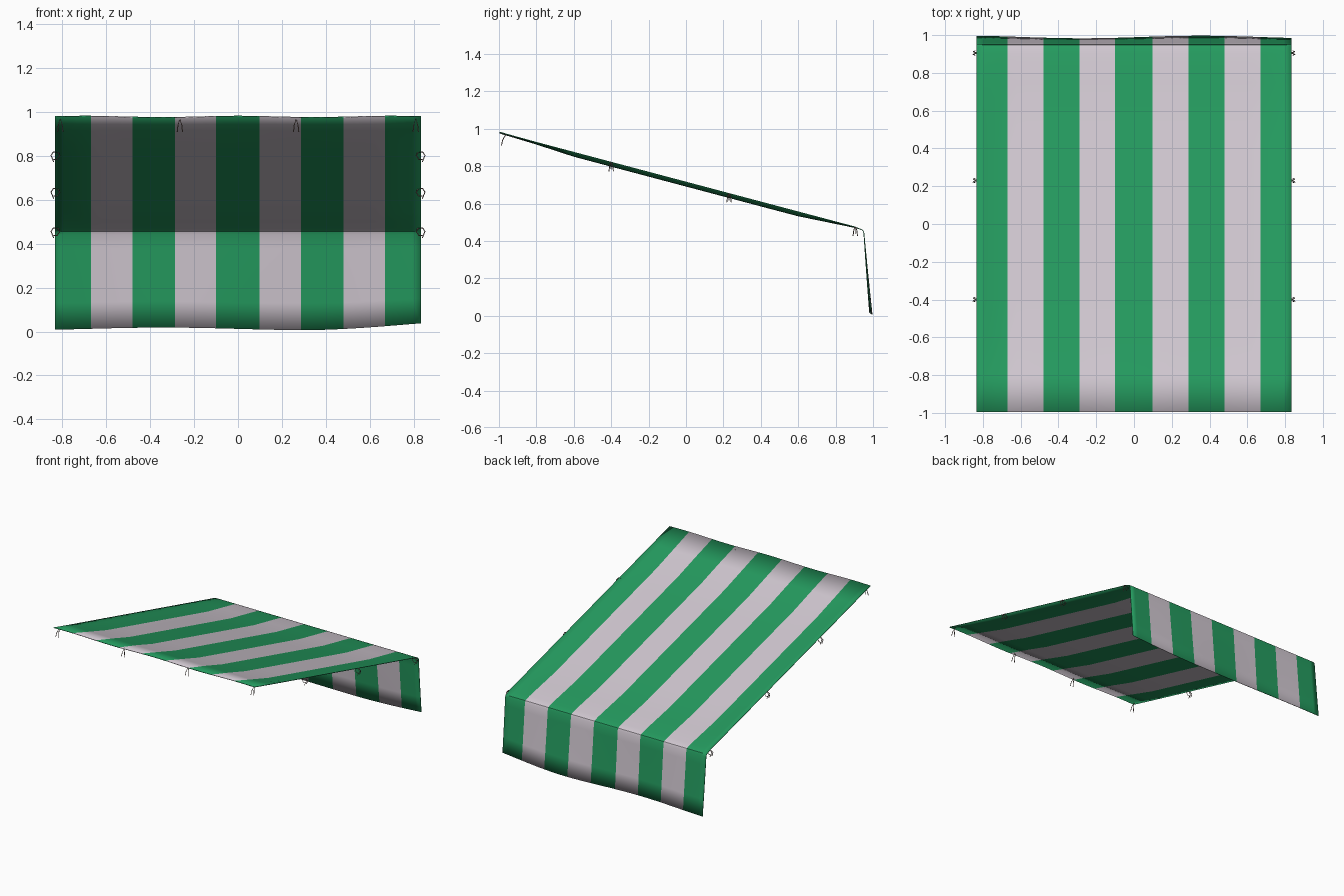
import bpy, bmesh, math

if "Cube" in bpy.data.objects:
    bpy.data.objects.remove(bpy.data.objects["Cube"])

def mat(name, c):
    m = bpy.data.materials.new(name)
    m.diffuse_color = (*c, 1)
    m.use_nodes = True
    m.node_tree.nodes["Principled BSDF"].inputs["Base Color"].default_value = m.diffuse_color
    return m

green = mat("green_canvas", (0.018, 0.33, 0.115))
pale = mat("pale_canvas", (0.64, 0.58, 0.64))
rope = mat("brown_rope", (0.23, 0.16, 0.14))

HALF = 0.834
bounds = [-HALF, -0.67, -0.48, -0.288, -0.1, 0.097, 0.288, 0.48, 0.67, HALF]

# Profile along the awning: sloping roof, rounded fold, hanging flap
roof = [(y, 0.981 - (y + 0.995) * 0.2655)
        for y in (-0.995, -0.8, -0.6, -0.4, -0.2, 0, 0.2, 0.4, 0.6, 0.75, 0.9)]
flap = [(0.932, 0.465), (0.947, 0.458), (0.953, 0.443), (0.958, 0.38),
        (0.967, 0.27), (0.979, 0.13), (0.99, 0.008)]

def roof_sag(x, y):
    along = min(1, (1 - abs(y / 0.96)) / 0.38) if abs(y) < 0.96 else 0
    across = min(1, (1 - abs(x) / HALF) / 0.22)
    across = math.sin(across * math.pi / 2)
    return 0.022 * along * across

def canvas_point(x, y, z, row):
    n = len(roof)
    if row < n:
        z -= roof_sag(x, y)
        if row == 0:
            z += 0.003 * math.cos(x * 9)
    else:
        t = max(0, (0.45 - z) / 0.45)      # flap ripples grow towards the hem
        y += 0.007 * t * math.sin((x - 0.04) * 5)
        z += t * (0.005 - 0.006 * math.sin(x * 4.6) + 0.022 * max(0, x - 0.3) ** 1.5 / 0.39)
    return x, y, z

# Striped canvas
bm = bmesh.new()
xs, stripe = [], []
for i in range(9):
    for k in range(4):
        xs.append(bounds[i] + (bounds[i + 1] - bounds[i]) * k / 4)
        stripe.append(i % 2)
xs.append(HALF)
grid = [[bm.verts.new(canvas_point(x, y, z, r)) for x in xs]
        for r, (y, z) in enumerate(roof + flap)]
for a, b in zip(grid, grid[1:]):
    for j, s in enumerate(stripe):
        f = bm.faces.new((a[j], a[j + 1], b[j + 1], b[j]))
        f.material_index = s
        f.smooth = True
me = bpy.data.meshes.new("striped_canvas")
bm.to_mesh(me)
bm.free()
me.materials.append(green)
me.materials.append(pale)
ob = bpy.data.objects.new("striped_canvas", me)
bpy.context.collection.objects.link(ob)
sol = ob.modifiers.new("thickness", 'SOLIDIFY')
sol.thickness = 0.004
sol.offset = -1
bpy.context.view_layer.objects.active = ob
ob.select_set(True)
bpy.ops.object.shade_smooth_by_angle(angle=math.radians(40))

# Rope ties threaded through the canvas edge
def tie(name, paths):
    cu = bpy.data.curves.new(name, 'CURVE')
    cu.dimensions = '3D'
    cu.bevel_depth = 0.0025
    cu.bevel_resolution = 0
    cu.use_fill_caps = True
    for pts, closed in paths:
        sp = cu.splines.new('POLY')
        sp.points.add(len(pts) - 1)
        for p, q in zip(sp.points, pts):
            p.co = (*q, 1)
        sp.use_cyclic_u = closed
    cu.materials.append(rope)
    bpy.context.collection.objects.link(bpy.data.objects.new(name, cu))

for i, x in enumerate((-0.81, -0.265, 0.265, 0.81)):
    y, z = -0.975, 0.97
    tie(f"front_tie_{i}", [([(x - 0.012, y - 0.012, z - 0.06), (x - 0.009, y - 0.005, z - 0.03),
                             (x, y + 0.012, z), (x + 0.009, y - 0.005, z - 0.03),
                             (x + 0.012, y - 0.012, z - 0.06)], False)])

for s, side in ((-1, "left"), (1, "right")):
    for i, y in enumerate((-0.4, 0.23, 0.905)):
        x, z = s * 0.832, 0.981 - (y + 0.995) * 0.2655 - 0.02
        leg = lambda d: [(x - s * 0.01, y, z + 0.016), (x + s * 0.01, y + d * 0.003, z + 0.016),
                         (x + s * 0.02, y + d * 0.008, z), (x + s * 0.008, y + d * 0.012, z - 0.03)]
        loop = [(x - s * 0.01, y, z + 0.016), (x - s * 0.02, y, z), (x - s * 0.008, y, z - 0.018),
                (x + s * 0.008, y, z - 0.018)]
        tie(f"{side}_tie_{i}", [(leg(1), False), (leg(-1), False), (loop, False)])
